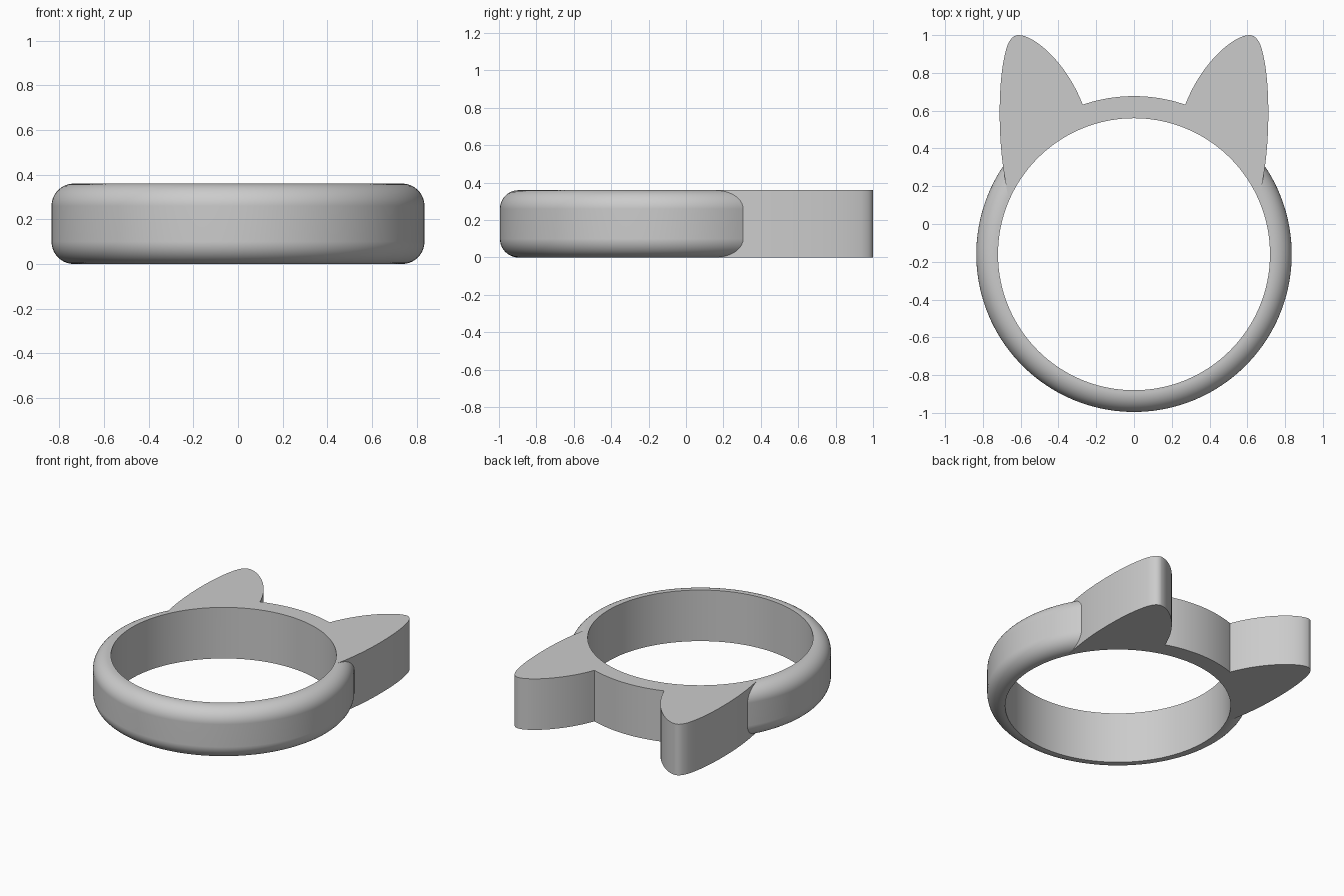
import bpy, bmesh, math
from mathutils import Vector
from mathutils.geometry import interpolate_bezier

cube = bpy.data.objects.get("Cube")
if cube:
    bpy.data.objects.remove(cube, do_unlink=True)

CENTRE_Y = -0.16
HEIGHT = 0.36
OUTER, INNER, FILLET = 0.835, 0.72, 0.1
SEGMENTS = 160

grey = bpy.data.materials.new("plain grey")
grey.use_nodes = True
grey.diffuse_color = (0.6, 0.6, 0.6, 1)
grey.node_tree.nodes["Principled BSDF"].inputs["Base Color"].default_value = (0.6, 0.6, 0.6, 1)


def add_object(name, bm):
    bmesh.ops.recalc_face_normals(bm, faces=bm.faces)
    mesh = bpy.data.meshes.new(name)
    bm.to_mesh(mesh)
    bm.free()
    mesh.materials.append(grey)
    obj = bpy.data.objects.new(name, mesh)
    bpy.context.collection.objects.link(obj)
    return obj


def polar(radius, angle):
    return Vector((radius * math.cos(angle), CENTRE_Y + radius * math.sin(angle), 0))


def prism(name, outline, bottom, top):
    bm = bmesh.new()
    face = bm.faces.new([bm.verts.new((p.x, p.y, bottom)) for p in outline])
    side = bmesh.ops.extrude_face_region(bm, geom=[face])["geom"]
    verts = [g for g in side if isinstance(g, bmesh.types.BMVert)]
    bmesh.ops.translate(bm, vec=(0, 0, top - bottom), verts=verts)
    return add_object(name, bm)


def circle(radius):
    return [polar(radius, math.tau * i / SEGMENTS) for i in range(SEGMENTS)]


# Band: a disc with rounded rims, stacked from circles
def rounded_disc(name):
    bm = bmesh.new()
    steps = [math.pi / 2 * i / 10 for i in range(11)]
    lower = [(OUTER - FILLET * (1 - math.sin(a)), FILLET * (1 - math.cos(a))) for a in steps]
    profile = lower + [(r, HEIGHT - z) for r, z in reversed(lower)]
    rings = [[bm.verts.new((p.x, p.y, z)) for p in circle(r)] for r, z in profile]
    for low, high in zip(rings, rings[1:]):
        for i in range(SEGMENTS):
            j = (i + 1) % SEGMENTS
            bm.faces.new((low[i], low[j], high[j], high[i]))
    bm.faces.new(rings[0])
    bm.faces.new(rings[-1])
    return add_object(name, bm)


# Ear outline: bezier pieces from the band up over the tip and down
def ear_outline(end):
    pieces = [
        ((0.661, 0.125), (0.70, 0.30), (0.712, 0.45), (0.711, 0.60)),
        ((0.711, 0.60), (0.711, 0.75), (0.695, 0.87), (0.672, 0.94)),
        ((0.672, 0.94), (0.655, 0.985), (0.635, 1.0), (0.61, 1.0)),
        ((0.61, 1.0), (0.53, 1.0), (0.36, 0.86), end),
    ]
    points = []
    for piece in pieces:
        curve = interpolate_bezier(*[Vector((x, y, 0)) for x, y in piece], 17)
        points += curve[:-1]
    return points


# Crown: both ears joined by the square-edged arc between them
start = math.radians(71.1)
arc = [polar(OUTER + 0.002, start + (math.pi - 2 * start) * i / 24) for i in range(25)]
right_half = [Vector((0.58, 0.125, 0))] + ear_outline(arc[0].xy)
left_half = [Vector((-p.x, p.y, 0)) for p in reversed(right_half)]

ring = rounded_disc("cat_ear_ring")
crown = prism("ear_crown_helper", right_half + arc + left_half, 0, HEIGHT)
bore = prism("bore_helper", circle(INNER), -0.1, HEIGHT + 0.1)

# Join the crown to the band, then cut the finger hole
bpy.context.view_layer.objects.active = ring
for helper, operation in ((crown, "UNION"), (bore, "DIFFERENCE")):
    mod = ring.modifiers.new(operation.lower(), "BOOLEAN")
    mod.object = helper
    mod.operation = operation
    mod.solver = "EXACT"
    bpy.ops.object.modifier_apply(modifier=mod.name)
    bpy.data.objects.remove(helper, do_unlink=True)

bpy.ops.object.select_all(action="DESELECT")
ring.select_set(True)
bpy.ops.object.shade_smooth_by_angle(angle=math.radians(30))
weighted = ring.modifiers.new("weighted_normals", "WEIGHTED_NORMAL")
weighted.keep_sharp = True
